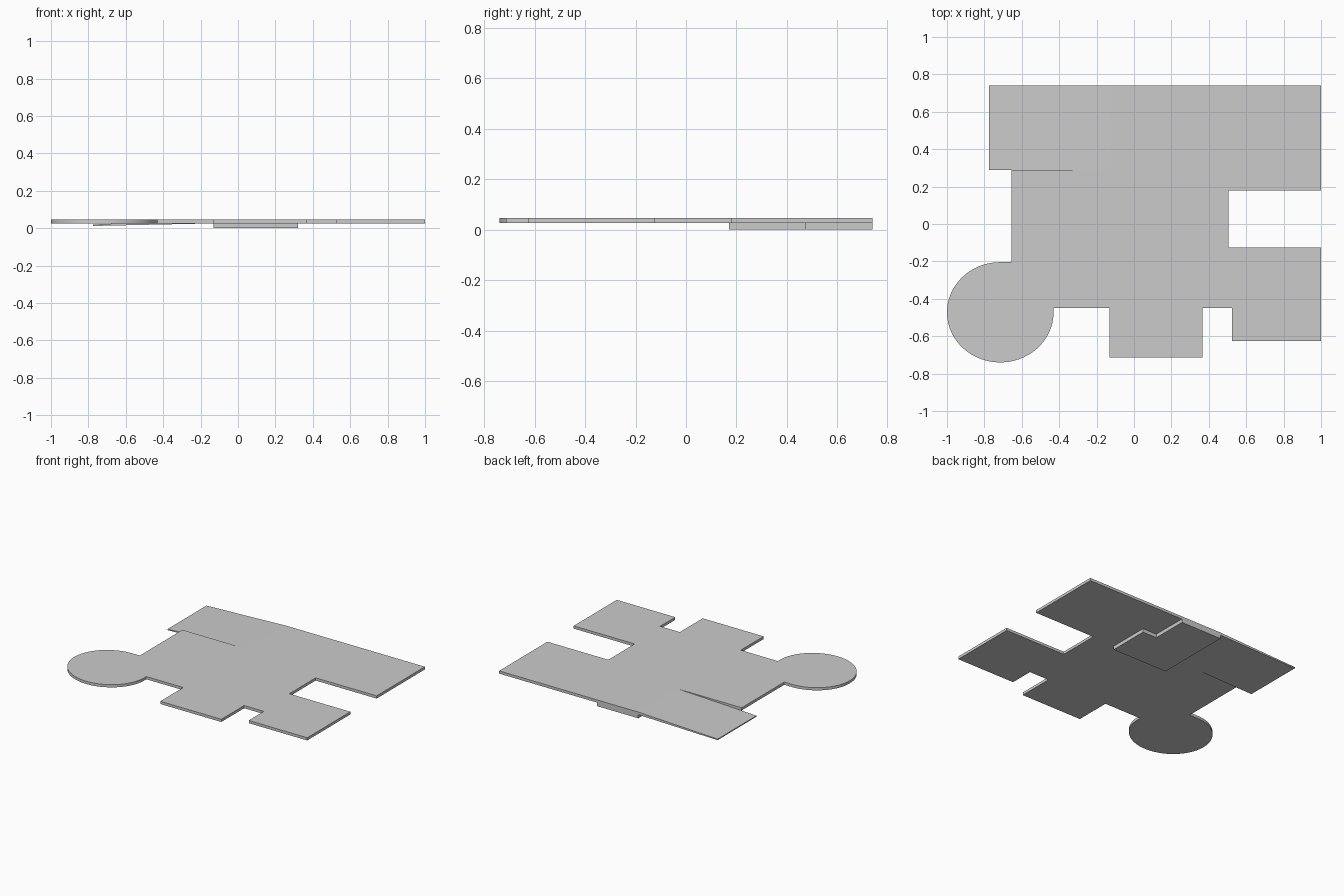
import bpy, bmesh, math

if "Cube" in bpy.data.objects:
    bpy.data.objects.remove(bpy.data.objects["Cube"])


def prism(name, outline, z0, z1):
    """Closed solid from a flat outline; z0 and z1 give height as a function of x."""
    bm = bmesh.new()
    low = [bm.verts.new((x, y, z0(x))) for x, y in outline]
    high = [bm.verts.new((x, y, z1(x))) for x, y in outline]
    bm.faces.new(low[::-1])
    bm.faces.new(high)
    n = len(outline)
    for i in range(n):
        j = (i + 1) % n
        bm.faces.new((low[i], low[j], high[j], high[i]))
    bmesh.ops.recalc_face_normals(bm, faces=bm.faces)
    mesh = bpy.data.meshes.new(name)
    bm.to_mesh(mesh)
    bm.free()
    obj = bpy.data.objects.new(name, mesh)
    bpy.context.collection.objects.link(obj)
    bpy.context.view_layer.objects.active = obj
    obj.select_set(True)
    bpy.ops.object.shade_smooth_by_angle(angle=math.radians(30))
    obj.select_set(False)
    return obj


def level(z):
    return lambda x: z


def slope(xa, za, xb, zb):
    return lambda x: za + (zb - za) * (x - xa) / (xb - xa)


# Rounded lobe at the front left corner, running clockwise
SEGMENTS = 48
start, end = math.radians(4.7), math.radians(-270)
lobe = [(-0.715 + 0.285 * math.cos(a), -0.472 + 0.268 * math.sin(a))
        for a in (start + (end - start) * i / SEGMENTS for i in range(SEGMENTS + 1))]

# Main slab with its notches
slab = [(-0.13, 0.74), (1, 0.74), (1, 0.18), (0.505, 0.18), (0.505, -0.125),
        (1, -0.125), (1, -0.625), (0.525, -0.625), (0.525, -0.45),
        (0.365, -0.45), (0.365, -0.715), (-0.13, -0.715), (-0.13, -0.45)]
slab += lobe + [(-0.655, -0.204), (-0.655, 0.29), (-0.13, 0.29)]
prism("main_slab", slab, level(0.026), level(0.046))

# Tilted wing at the back left, thinning outwards
wing = [(-0.775, 0.29), (-0.13, 0.29), (-0.13, 0.74), (-0.775, 0.74)]
prism("sloping_wing", wing,
      slope(-0.775, 0.012, -0.13, 0.026), slope(-0.775, 0.02, -0.13, 0.046))

# Lower step under the slab
step = [(-0.13, 0.17), (0.32, 0.17), (0.32, 0.475),
        (0.205, 0.475), (0.205, 0.74), (-0.13, 0.74)]
prism("lower_step", step, level(0.0), level(0.026))
